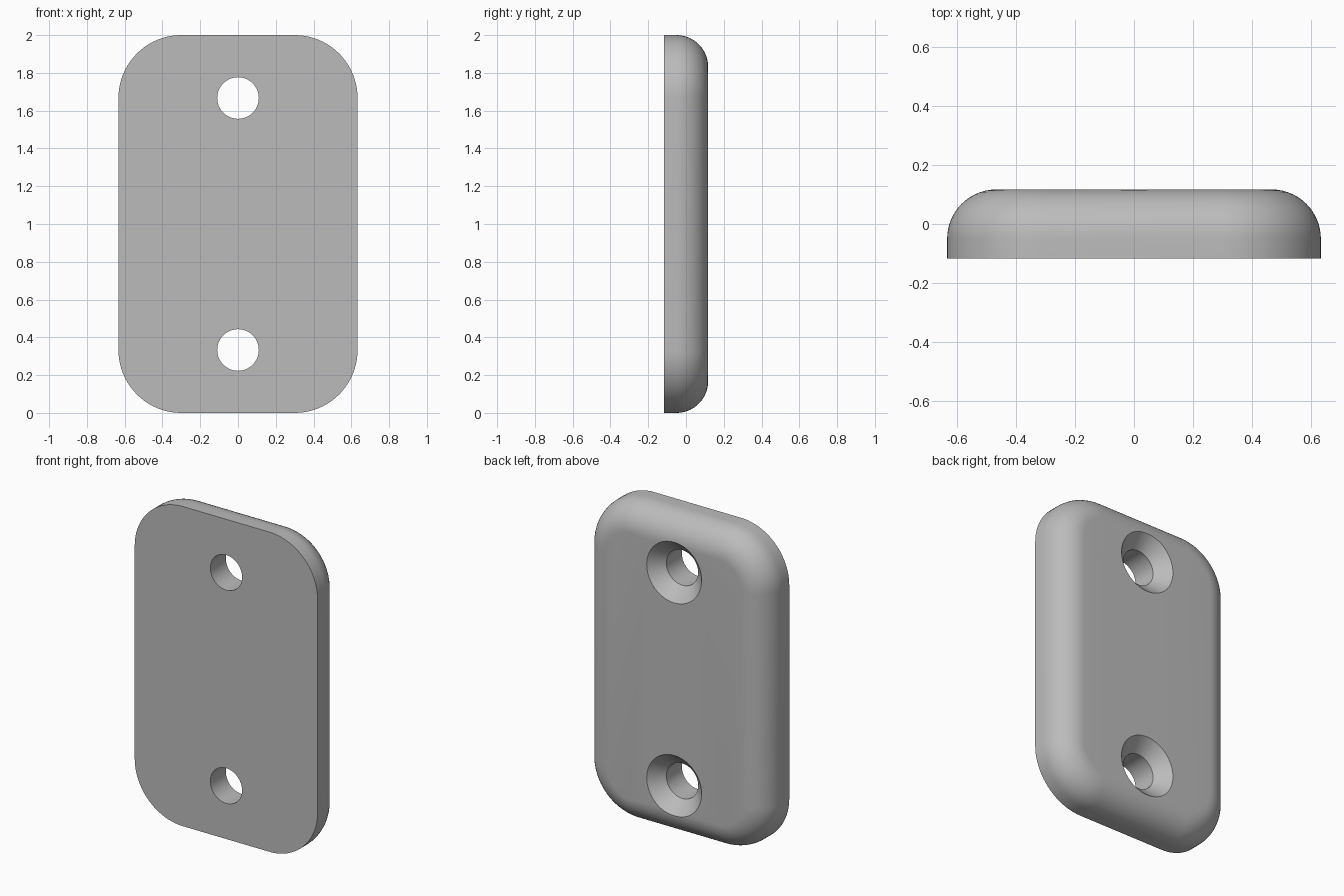
import bpy, bmesh
from math import sin, cos, pi, radians

if "Cube" in bpy.data.objects:
    bpy.data.objects.remove(bpy.data.objects["Cube"], do_unlink=True)

HALF_W, HEIGHT, HALF_T = 0.633, 2.0, 0.117
CORNER, FILLET = 0.333, 0.167
HOLE_R, SINK_R = 0.11, 0.19
HOLE_HEIGHTS = (0.333, 1.667)

grey = bpy.data.materials.new("plain grey")
grey.use_nodes = True
colour = (0.5, 0.5, 0.5, 1)
grey.diffuse_color = colour
grey.node_tree.nodes["Principled BSDF"].inputs["Base Color"].default_value = colour


def outline(inset, y, segments=20):
    """Rounded rectangle in the xz plane, shrunk by inset."""
    r = CORNER - inset
    points = []
    for i, (sx, sz) in enumerate(((1, 1), (-1, 1), (-1, -1), (1, -1))):
        for s in range(segments + 1):
            a = (i + s / segments) * pi / 2
            points.append((sx * (HALF_W - CORNER) + r * cos(a), y,
                           HEIGHT / 2 + sz * (HEIGHT / 2 - CORNER) + r * sin(a)))
    return points


def circle(radius, y, z, segments=64):
    return [(radius * cos(2 * pi * s / segments), y, z + radius * sin(2 * pi * s / segments))
            for s in range(segments)]


def loft(name, rings):
    """Skin a stack of matching rings and cap both ends."""
    bm = bmesh.new()
    loops = [[bm.verts.new(p) for p in ring] for ring in rings]
    for a, b in zip(loops, loops[1:]):
        for i in range(len(a)):
            j = (i + 1) % len(a)
            bm.faces.new((a[i], a[j], b[j], b[i]))
    bm.faces.new(loops[0])
    bm.faces.new(loops[-1])
    bmesh.ops.recalc_face_normals(bm, faces=bm.faces)
    mesh = bpy.data.meshes.new(name)
    bm.to_mesh(mesh)
    bm.free()
    mesh.materials.append(grey)
    obj = bpy.data.objects.new(name, mesh)
    bpy.context.collection.objects.link(obj)
    return obj


# Plate: flat front, straight rim, quarter-round fillet onto the back
rings = [outline(0, -HALF_T)]
for k in range(15):
    a = k / 14 * pi / 2
    rings.append(outline(FILLET * (1 - cos(a)), HALF_T - FILLET * (1 - sin(a))))
plate = loft("plate", rings)

# Countersunk screw holes: straight bore, 45 degree cone open at the back
sink = SINK_R - HOLE_R
cutters = []
for z in HOLE_HEIGHTS:
    cutter = loft("hole_cutter", [circle(HOLE_R, -HALF_T - 0.05, z),
                                  circle(HOLE_R, HALF_T - sink, z),
                                  circle(SINK_R + 0.05, HALF_T + 0.05, z)])
    cutter.hide_render = True
    cut = plate.modifiers.new("screw_hole", 'BOOLEAN')
    cut.operation = 'DIFFERENCE'
    cut.solver = 'EXACT'
    cut.object = cutter
    cutters.append(cutter)

# Apply the cuts, then smooth the curved surfaces only
bpy.ops.object.select_all(action='DESELECT')
plate.select_set(True)
bpy.context.view_layer.objects.active = plate
for modifier in list(plate.modifiers):
    bpy.ops.object.modifier_apply(modifier=modifier.name)
for cutter in cutters:
    bpy.data.objects.remove(cutter, do_unlink=True)
bpy.ops.object.shade_smooth_by_angle(angle=radians(25))
